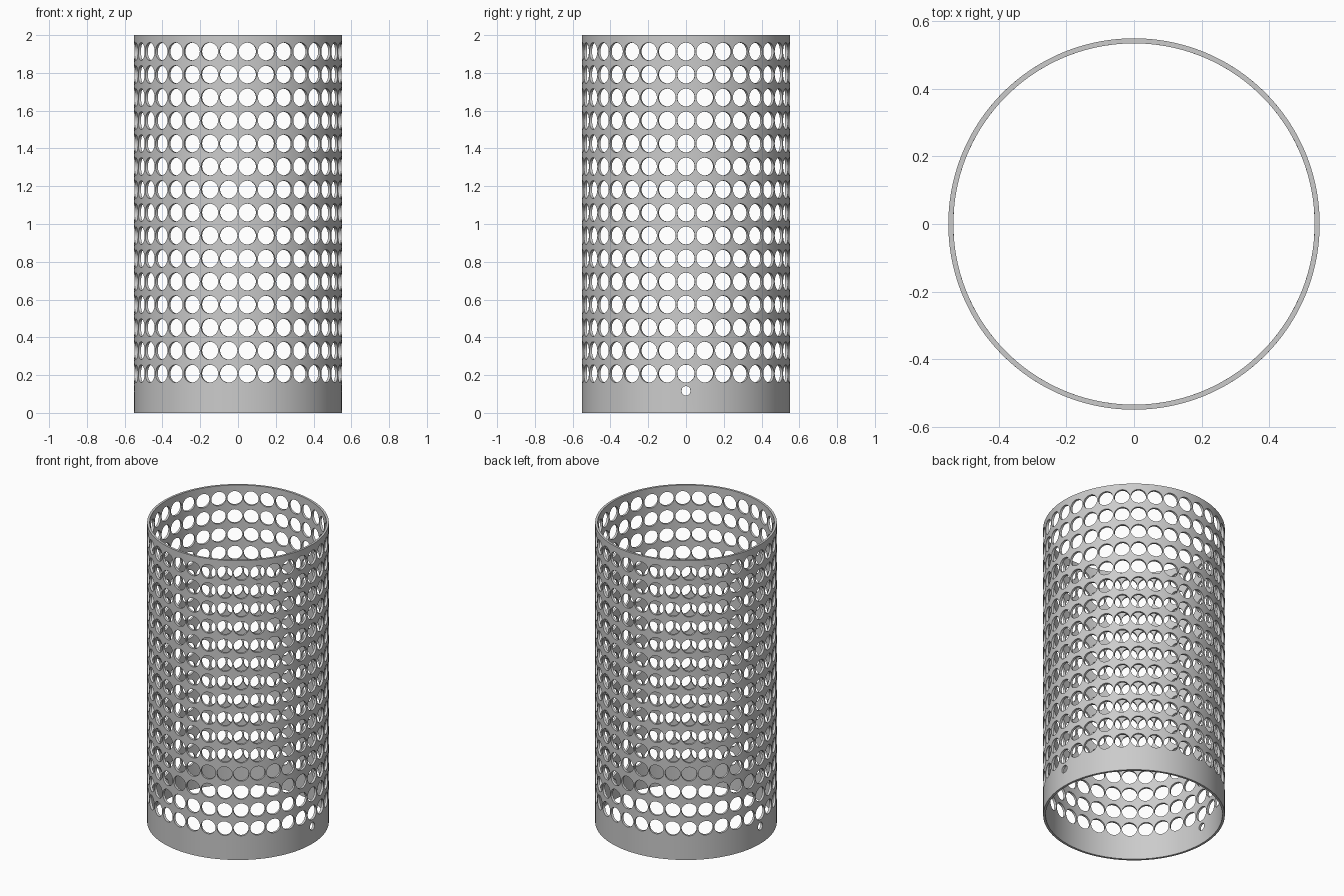
import bpy
import bmesh
from math import sin, cos, asin, pi, tau

cube = bpy.data.objects.get("Cube")
if cube:
    bpy.data.objects.remove(cube, do_unlink=True)

RADIUS, WALL, HEIGHT = 0.55, 0.015, 2.0
COLUMNS, ROWS = 34, 15
PITCH = 0.1218                  # vertical distance between rows
FIRST_ROW = 0.208               # centre height of the lowest row
HOLE, PIN_HOLE = 0.047, 0.025   # hole radii
PIN_HEIGHT = 0.117
SIDE = 8                        # subdivisions along each side of a cell
HALF = pi / COLUMNS             # half the angle a cell covers

bm = bmesh.new()


def point(angle, z):
    return bm.verts.new((RADIUS * cos(angle), RADIUS * sin(angle), z))


def plain_cell(mid, z0, z1):
    """Solid patch of the tube wall."""
    grid = [[point(mid + HALF * (2 * i / SIDE - 1), z0 + (z1 - z0) * j / SIDE)
             for i in range(SIDE + 1)] for j in range(SIDE + 1)]
    for j in range(SIDE):
        for i in range(SIDE):
            bm.faces.new((grid[j][i], grid[j][i + 1],
                          grid[j + 1][i + 1], grid[j + 1][i]))


def holed_cell(mid, z0, z1, centre, radius):
    """Patch of the tube wall with a round hole in it."""
    corners = [(-1, 0), (1, 0), (1, 1), (-1, 1)]
    outer, inner = [], []
    count = 4 * SIDE
    for k in range(count):
        (u0, v0), (u1, v1) = corners[k // SIDE], corners[(k // SIDE + 1) % 4]
        t = (k % SIDE) / SIDE
        outer.append(point(mid + HALF * (u0 + (u1 - u0) * t),
                           z0 + (z1 - z0) * (v0 + (v1 - v0) * t)))
        a = tau * k / count - 3 * pi / 4
        inner.append(point(mid + asin(radius * cos(a) / RADIUS),
                           centre + radius * sin(a)))
    for k in range(count):
        n = (k + 1) % count
        bm.faces.new((inner[k], outer[k], outer[n], inner[n]))


# Tube wall: plain foot with two pin holes, perforated rows, plain top rim
foot_top = FIRST_ROW - PITCH / 2
rim_bottom = foot_top + ROWS * PITCH
for column in range(COLUMNS):
    mid = column * 2 * HALF
    if column % (COLUMNS // 2) == 0:
        holed_cell(mid, 0, foot_top, PIN_HEIGHT, PIN_HOLE)
    else:
        plain_cell(mid, 0, foot_top)
    for row in range(ROWS):
        z = foot_top + row * PITCH
        holed_cell(mid, z, z + PITCH, z + PITCH / 2, HOLE)
    plain_cell(mid, rim_bottom, HEIGHT)
bmesh.ops.remove_doubles(bm, verts=bm.verts, dist=0.0002)

mesh = bpy.data.meshes.new("perforated_tube")
bm.to_mesh(mesh)
bm.free()
tube = bpy.data.objects.new("perforated_tube", mesh)
bpy.context.collection.objects.link(tube)

# Grey metal
grey = bpy.data.materials.new("plain grey")
grey.use_nodes = True
colour = (0.6, 0.6, 0.6, 1)
grey.diffuse_color = colour
grey.node_tree.nodes["Principled BSDF"].inputs["Base Color"].default_value = colour
mesh.materials.append(grey)

# Wall thickness, then smooth shading with crisp hole edges
bpy.ops.object.select_all(action='DESELECT')
tube.select_set(True)
bpy.context.view_layer.objects.active = tube
solid = tube.modifiers.new("wall", 'SOLIDIFY')
solid.thickness = WALL
solid.offset = -1
bpy.ops.object.modifier_apply(modifier=solid.name)
bpy.ops.object.shade_smooth_by_angle(angle=pi / 6)
